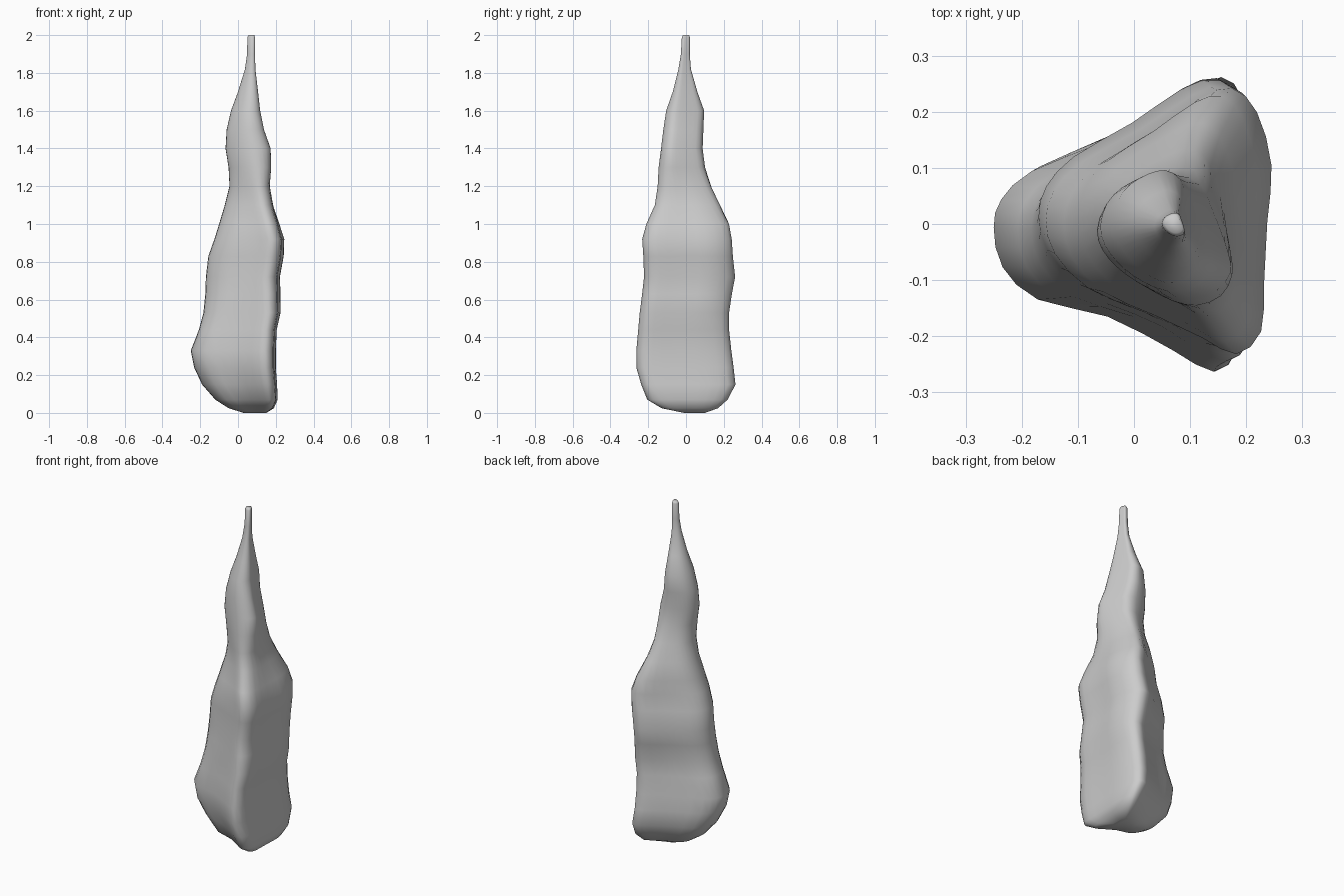
import bpy, bmesh
from mathutils import Vector

# Cross-section outlines in a -1..1 box: foot, rounded triangle body, softer neck
FOOT = [(-1, .02), (-.94, .22), (-.7, .42), (-.15, .62), (.35, .84), (.74, 1), (.93, .84),
        (1, .45), (.98, 0), (.96, -.45), (.93, -.84), (.74, -1), (.42, -.85), (-.1, -.61),
        (-.65, -.49), (-.93, -.26)]
BODY = [(-1, -.02), (-.93, .2), (-.68, .42), (-.15, .67), (.3, .92), (.62, 1), (.86, .82),
        (1, .42), (.96, 0), (.93, -.45), (.9, -.83), (.66, -1), (.34, -.88), (-.12, -.71),
        (-.62, -.53), (-.92, -.27)]
NECK = [(-1, .1), (-.88, .48), (-.6, .75), (-.2, .93), (.2, 1), (.55, .84), (.72, .45),
        (.85, .1), (.97, -.28), (1, -.58), (.8, -.87), (.4, -1), (0, -.94), (-.4, -.74),
        (-.7, -.5), (-.92, -.22)]

# Height, then x and y extents of each ring
RINGS = [
    (0.00, .03, .15, -.01, .10),
    (0.025, -.05, .19, -.13, .17),
    (0.07, -.12, .21, -.205, .22),
    (0.15, -.19, .207, -.237, .262),
    (0.24, -.232, .20, -.263, .252),
    (0.33, -.25, .20, -.263, .24),
    (0.44, -.207, .205, -.253, .228),
    (0.53, -.183, .225, -.245, .228),
    (0.63, -.173, .225, -.232, .243),
    (0.72, -.17, .222, -.222, .26),
    (0.83, -.157, .242, -.226, .248),
    (0.92, -.125, .245, -.232, .242),
    (1.00, -.10, .222, -.21, .232),
    (1.10, -.07, .19, -.165, .185),
    (1.20, -.045, .17, -.15, .137),
    (1.30, -.05, .176, -.145, .102),
    (1.40, -.066, .172, -.132, .088),
    (1.50, -.06, .137, -.12, .092),
    (1.60, -.037, .117, -.105, .096),
    (1.70, 0, .106, -.07, .06),
    (1.82, .037, .092, -.04, .026),
    (1.90, .048, .09, -.027, .02),
    (1.99, .05, .09, -.022, .02),
    (2.00, .055, .086, -.016, .016),
]


def rounded(outline):
    """Double the points of a closed outline along a smooth curve."""
    p = [Vector(q) for q in outline]
    out = []
    for i in range(len(p)):
        a, b, c, d = (p[(i + k) % len(p)] for k in (-1, 0, 1, 2))
        out += [b, (9 * (b + c) - a - d) / 16]
    return out


def fade(z, start, end):
    return min(max((z - start) / (end - start), 0), 1)


foot, body, neck = rounded(FOOT), rounded(BODY), rounded(NECK)
n = len(body)
bm = bmesh.new()
loops = []
for z, x0, x1, y0, y1 in RINGS:
    loop = []
    for f, b, k in zip(foot, body, neck):
        p = f.lerp(b, fade(z, .4, .65)).lerp(k, fade(z, .95, 1.35))
        loop.append(bm.verts.new(((x0 + x1) / 2 + p.x * (x1 - x0) / 2,
                                  (y0 + y1) / 2 + p.y * (y1 - y0) / 2, z)))
    loops.append(loop)

# Skin between rings and close both ends
for a, b in zip(loops, loops[1:]):
    for i in range(n):
        j = (i + 1) % n
        bm.faces.new((a[i], a[j], b[j], b[i]))
bm.faces.new(loops[0])
bm.faces.new(loops[-1])
bmesh.ops.recalc_face_normals(bm, faces=bm.faces)
for f in bm.faces:
    f.smooth = True

mesh = bpy.data.meshes.new("stone_spike")
bm.to_mesh(mesh)
bm.free()
spike = bpy.data.objects.new("stone_spike", mesh)
bpy.context.collection.objects.link(spike)
